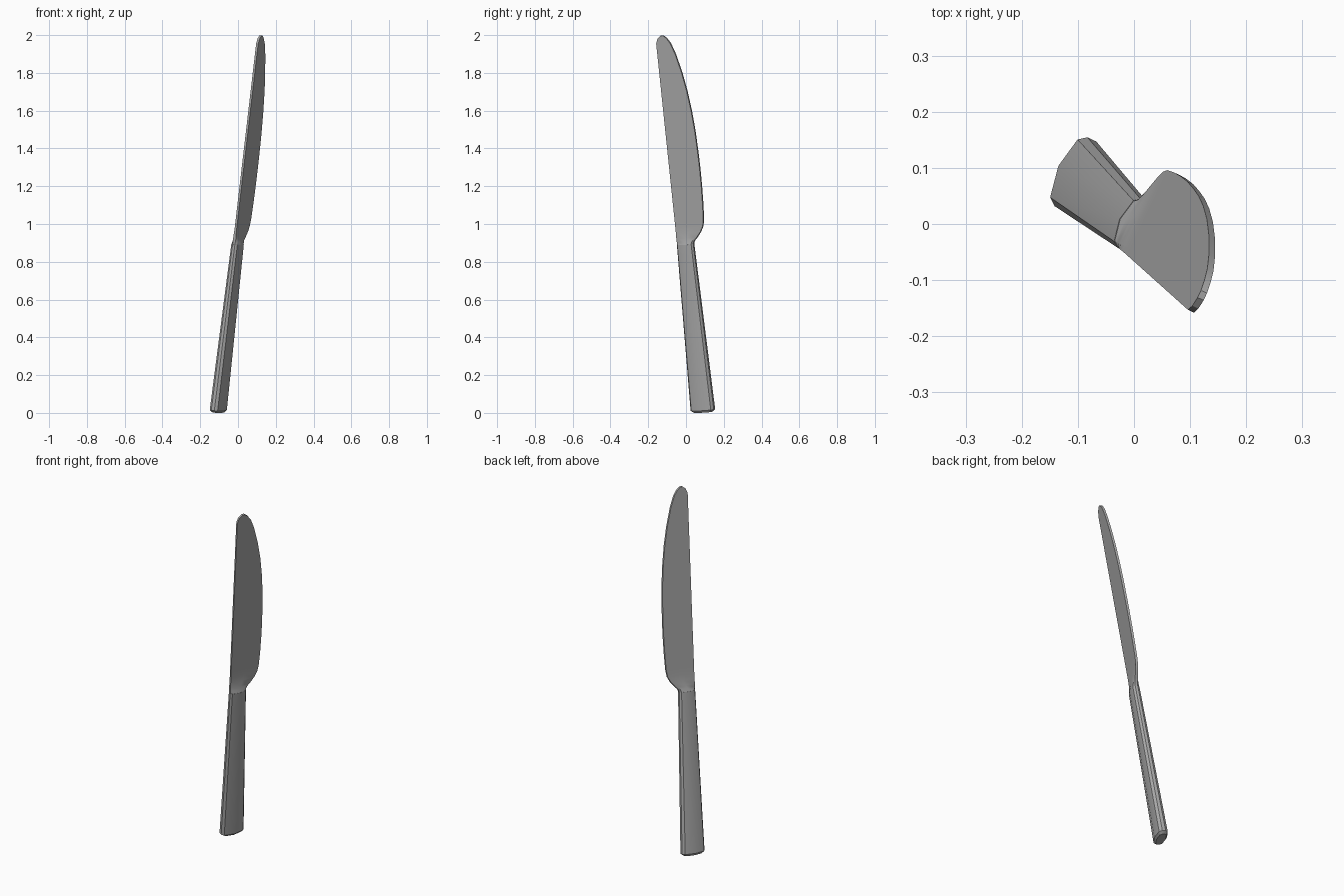
import bpy
import bmesh
import math
from mathutils import Vector, Matrix

cube = bpy.data.objects.get("Cube")
if cube:
    bpy.data.objects.remove(cube, do_unlink=True)

# One plain metal colour
steel = bpy.data.materials.new("steel grey")
steel.use_nodes = True
GREY = (0.4, 0.4, 0.4, 1)
steel.diffuse_color = GREY
steel.node_tree.nodes["Principled BSDF"].inputs["Base Color"].default_value = GREY

# Leaning frame: local x = blade width, y = thickness, z = length
length = Vector((0.115, -0.103, 0.988)).normalized()
width = Vector((0.42, 0.9, 0))
width = (width - length * width.dot(length)).normalized()
thick = length.cross(width)
frame = Matrix((width, thick, length)).transposed().to_4x4()
frame.translation = (-0.105, 0.09, 0.01)

# Half cross-section: position across the width, thickness there
SECTION = [(-1, 0.26), (-0.84, 0.68), (0, 1), (0.84, 0.68), (1, 0.26)]


def loft(name, stations):
    """Skin stations of (along, low edge, high edge, half thickness, flatness)."""
    bm = bmesh.new()
    rings = []
    for t, lo, hi, half, flat in stations:
        mid, reach = (lo + hi) / 2, (hi - lo) / 2
        side = [(mid + f * reach, half * (g + (1 - g) * flat)) for f, g in SECTION]
        loop = side + [(w, -n) for w, n in reversed(side)]
        rings.append([bm.verts.new((w, n, t)) for w, n in loop])
    for a, b in zip(rings, rings[1:]):
        for i in range(len(a)):
            j = (i + 1) % len(a)
            bm.faces.new((a[i], a[j], b[j], b[i]))
    bm.faces.new(rings[0])
    bm.faces.new(rings[-1])
    bm.transform(frame)
    bmesh.ops.recalc_face_normals(bm, faces=bm.faces)
    mesh = bpy.data.meshes.new(name)
    bm.to_mesh(mesh)
    bm.free()
    obj = bpy.data.objects.new(name, mesh)
    bpy.context.collection.objects.link(obj)
    mesh.materials.append(steel)
    bpy.ops.object.select_all(action="DESELECT")
    obj.select_set(True)
    bpy.context.view_layer.objects.active = obj
    bpy.ops.object.shade_smooth_by_angle(angle=math.radians(30))
    return obj


# Handle: tapers upward, with a slightly domed butt
loft("handle", [
    (-0.006, -0.052, 0.052, 0.025, 0),
    (0.006, -0.068, 0.068, 0.034, 0),
    (0.893, -0.048, 0.048, 0.026, 0),
])

# Blade: straight spine, bolster thinning out, curved cutting edge, rounded tip
SPINE = -0.047
edge = [
    (0.893, 0.047, 0.025, 0), (0.91, 0.054, 0.018, 0.2),
    (0.927, 0.071, 0.013, 0.5), (0.956, 0.096, 0.008, 0.8),
    (0.986, 0.113, 0.006, 1), (1.026, 0.121, 0.006, 1),
    (1.11, 0.126, 0.006, 1), (1.2, 0.129, 0.006, 1),
    (1.3, 0.13, 0.006, 1), (1.4, 0.128, 0.006, 1),
    (1.5, 0.124, 0.006, 1), (1.6, 0.116, 0.006, 1),
    (1.71, 0.102, 0.006, 1), (1.81, 0.083, 0.006, 1),
    (1.91, 0.057, 0.006, 1), (1.97, 0.034, 0.006, 1),
]
tip = [(1.998, -0.036, 0.014, 0.006, 1), (2.012, -0.018, -0.004, 0.006, 1)]
loft("blade", [(t, SPINE, hi, half, flat) for t, hi, half, flat in edge] + tip)
